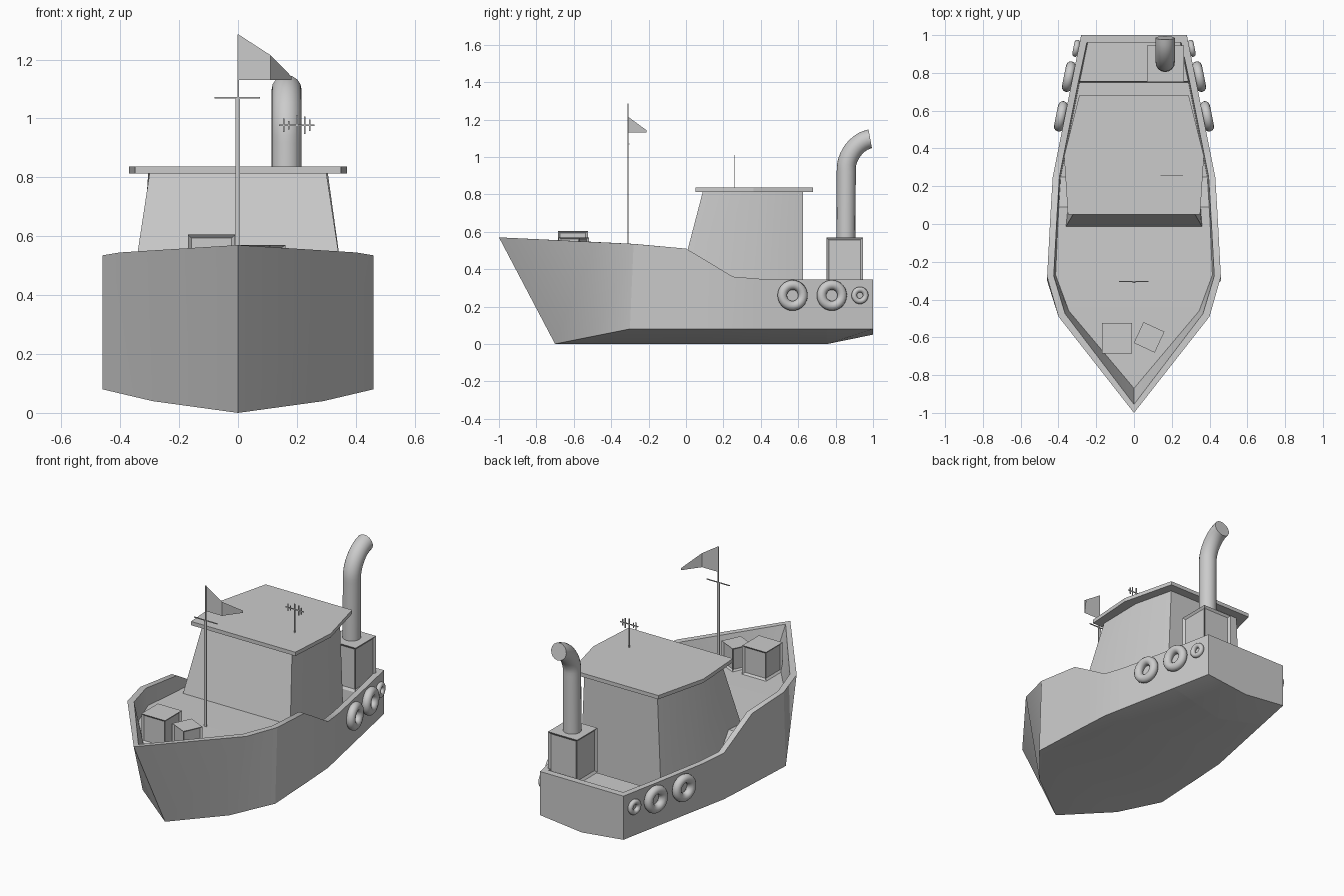
import bpy, bmesh, math
from mathutils import Matrix, Vector

if "Cube" in bpy.data.objects:
    bpy.data.objects.remove(bpy.data.objects["Cube"])


def finish(bm, name, angle=None):
    bmesh.ops.remove_doubles(bm, verts=bm.verts, dist=1e-5)
    bmesh.ops.recalc_face_normals(bm, faces=bm.faces)
    me = bpy.data.meshes.new(name)
    bm.to_mesh(me)
    bm.free()
    ob = bpy.data.objects.new(name, me)
    bpy.context.collection.objects.link(ob)
    if angle:
        bpy.ops.object.select_all(action='DESELECT')
        ob.select_set(True)
        bpy.context.view_layer.objects.active = ob
        bpy.ops.object.shade_smooth_by_angle(angle=math.radians(angle))
    return ob


def loft(bm, rings):
    vs = [[bm.verts.new(p) for p in r] for r in rings]
    n = len(vs[0])
    for a, b in zip(vs, vs[1:]):
        for i in range(n):
            j = (i + 1) % n
            bm.faces.new((a[i], a[j], b[j], b[i]))
    return vs


def mirrored(half):
    return half + [(-x, y, z) for x, y, z in reversed(half)]


def box(name, size, centre, rot=0, panels=False):
    bm = bmesh.new()
    m = Matrix.Translation(centre) @ Matrix.Rotation(rot, 4, 'Z') @ Matrix.Diagonal((*size, 1))
    bmesh.ops.create_cube(bm, size=1, matrix=m)
    if panels:
        bm.normal_update()
        sides = [f for f in bm.faces if abs(f.normal.z) < 0.5]
        bmesh.ops.inset_individual(bm, faces=sides, thickness=min(size) * 0.1, depth=-0.01)
    return finish(bm, name)


# Hull: sheer point, chine point, keel point, inner rim, deck edge at each station
def station(y, x, z, deck):
    return (x, y, z), (x, y, .08), (0, y, 0), (x - .035, y, z), (x - .042, y, deck)


stations = [
    ((0, -1, .57), (0, -.7, 0), (0, -.7, 0), (0, -.955, .567), (0, -.87, .43)),
    ((.40, -.49, .545), (.29, -.5, .04), (0, -.5, 0), (.365, -.475, .545), (.345, -.46, .43)),
    ((.46, -.28, .535), (.46, -.3, .08), (0, -.3, 0), (.425, -.275, .535), (.415, -.27, .43)),
    station(0, .445, .51, .42),
    station(.09, .44, .457, .42),
    station(.25, .43, .36, .22),
    station(.40, .40, .348, .22),
    station(.75, .33, .345, .22),
    station(.755, .329, .345, .30),
    ((.28, 1, .345), (.28, 1, .08), (0, 1, .05), (.25, .96, .345), (.245, .96, .30)),
]
bm = bmesh.new()
rings = []
for s, c, k, i, d in stations:
    left = [(-p[0], p[1], p[2]) for p in (d, i, s, c)]
    rings.append([s, i, d] + left + [k, c])
end = loft(bm, rings)[-1]
for idx in ((0, 1, 4, 5), (1, 2, 3, 4), (0, 5, 6, 7, 8)):
    bm.faces.new([end[i] for i in idx])
finish(bm, "hull", 30)

# Wheelhouse with raked front and tapered sides
bm = bmesh.new()
r = loft(bm, [
    mirrored([(.36, -.013, .42), (.345, .38, .22), (.27, .625, .22)]),
    mirrored([(.30, .09, .815), (.305, .38, .815), (.245, .625, .815)]),
])
for ring in r:
    bm.faces.new(ring)
finish(bm, "cabin", 30)

# Overhanging roof slab
bm = bmesh.new()
r = loft(bm, [mirrored([(.35, .05, z), (.37, .36, z), (.29, .68, z)]) for z in (.813, .836)])
for ring in r:
    bm.faces.new(ring)
finish(bm, "roof")

# Crates on the foredeck and the funnel housing aft
box("large_crate", (.16, .16, .175), (-.09, -.605, .5175), 0, True)
box("small_crate", (.122, .122, .14), (.08, -.60, .50), math.radians(-25), True)
box("funnel_housing", (.195, .195, .27), (.167, .848, .435), 0, True)

# Funnel: swept pipe bending aft
cu = bpy.data.curves.new("funnel", 'CURVE')
cu.dimensions = '3D'
cu.bevel_depth = .051
cu.bevel_resolution = 6
cu.resolution_u = 10
cu.use_fill_caps = True
sp = cu.splines.new('BEZIER')
path = [((.855, .56), (0, .1)), ((.857, .94), (0, .06)), ((.985, 1.097), (.075, .014))]
sp.bezier_points.add(len(path) - 1)
for p, ((y, z), (hy, hz)) in zip(sp.bezier_points, path):
    p.co = (.165, y, z)
    p.handle_left_type = p.handle_right_type = 'FREE'
    p.handle_left = p.co - Vector((0, hy, hz))
    p.handle_right = p.co + Vector((0, hy, hz))
bpy.context.collection.objects.link(bpy.data.objects.new("funnel", cu))

# Tyre fenders along both sides
for side in (1, -1):
    for n, (y, major, minor) in enumerate([(.57, .056, .026), (.78, .056, .026), (.93, .031, .015)]):
        x = .43 - .2 * (y - .25) + minor * .8
        bpy.ops.mesh.primitive_torus_add(
            major_radius=major, minor_radius=minor, major_segments=28, minor_segments=12,
            location=(side * x, y, .26), rotation=(0, math.pi / 2, side * math.atan(.2)))
        ob = bpy.context.object
        ob.name = f"tyre_{'right' if side > 0 else 'left'}_{n + 1}"
        bpy.ops.object.shade_smooth_by_angle(angle=math.radians(60))

# Mast with crossbar and folded pennant
box("mast", (.016, .005, .65), (-.001, -.31, .745))
box("mast_top", (.006, .005, .225), (.001, -.31, 1.172))
box("crossbar", (.155, .005, .005), (-.002, -.305, 1.07))
bm = bmesh.new()
v = [bm.verts.new(p) for p in ((.002, -.31, 1.285), (.002, -.31, 1.13), (.11, -.31, 1.13),
                               (.11, -.31, 1.215), (.182, -.21, 1.13), (.182, -.21, 1.142))]
bm.faces.new(v[:4])
bm.faces.new((v[3], v[2], v[4], v[5]))
finish(bm, "flag")

# Roof aerial
box("aerial_post", (.006, .005, .18), (.2, .258, .92))
box("aerial_bar", (.12, .005, .005), (.2, .258, .977))
for n, (x, h) in enumerate([(.155, .045), (.172, .03), (.227, .06), (.244, .04)]):
    box(f"aerial_rod_{n + 1}", (.005, .005, h), (x, .258, .977))
